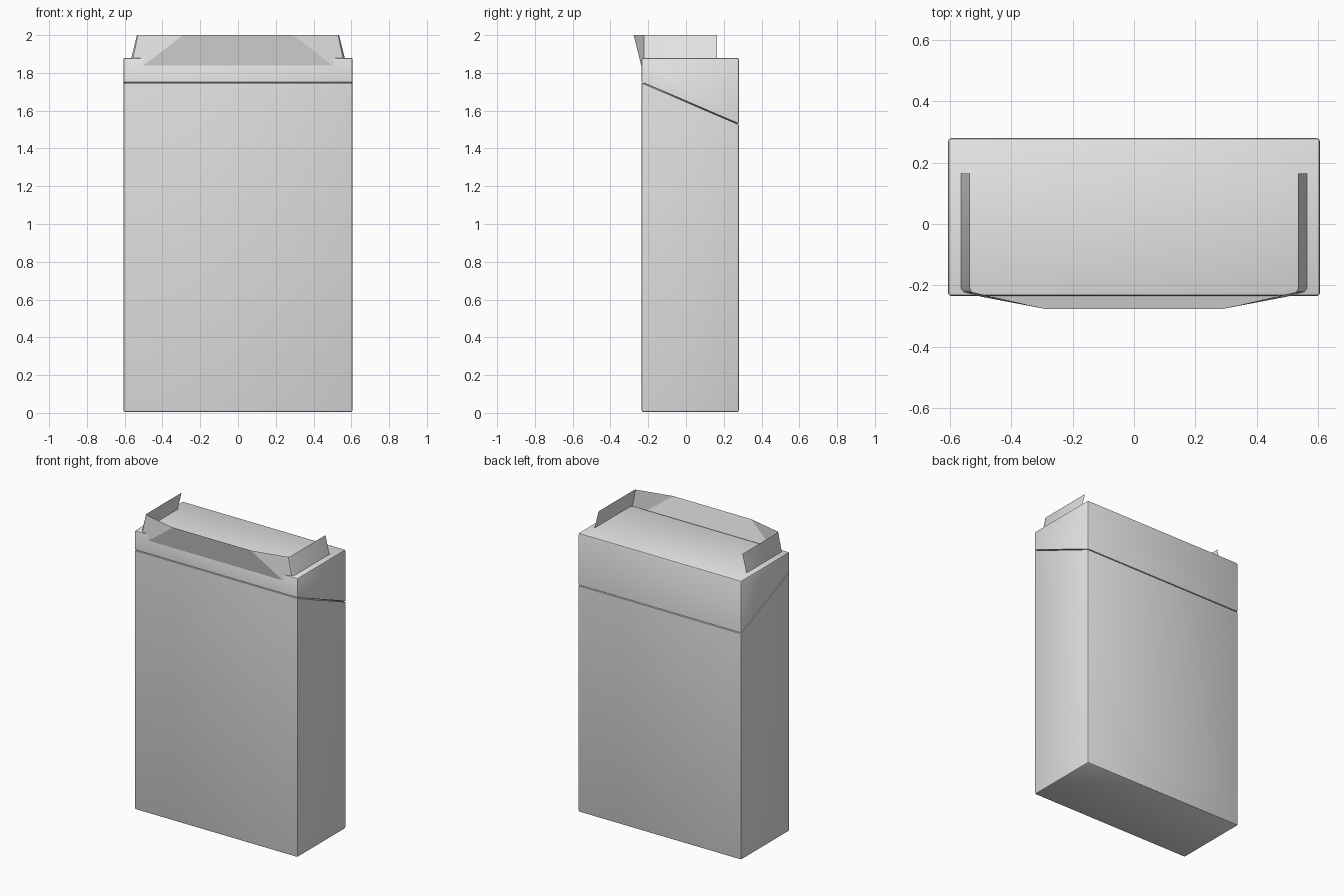
import bpy, bmesh
from mathutils import Vector

if "Cube" in bpy.data.objects:
    bpy.data.objects.remove(bpy.data.objects["Cube"])

grey = bpy.data.materials.new("carton grey")
grey.diffuse_color = (0.8, 0.8, 0.8, 1)
grey.use_nodes = True
grey.node_tree.nodes["Principled BSDF"].inputs["Base Color"].default_value = grey.diffuse_color

# Carton outline: half width, front, back, height
W, FRONT, BACK, TOP = 0.607, -0.235, 0.28, 1.88
BOTTOM = 0.004
# Slanted seam: low at the back, high at the front
SEAM = Vector((0, 0.02, 1.64))
SEAM_NORMAL = Vector((0, 0.22, 0.515)).normalized()


def finish(name, bm):
    mesh = bpy.data.meshes.new(name)
    bm.to_mesh(mesh)
    bm.free()
    mesh.materials.append(grey)
    obj = bpy.data.objects.new(name, mesh)
    bpy.context.collection.objects.link(obj)
    bpy.ops.object.select_all(action='DESELECT')
    obj.select_set(True)
    bpy.context.view_layer.objects.active = obj
    bpy.ops.object.shade_smooth_by_angle(angle=0.7)
    return obj


def carton_part(name, side):
    """Rounded box cut at the seam; side is 1 for the lid, -1 for the body."""
    bm = bmesh.new()
    bmesh.ops.create_cube(bm, size=1)
    for v in bm.verts:
        v.co = (v.co.x * 2 * W,
                FRONT + (v.co.y + 0.5) * (BACK - FRONT),
                BOTTOM + (v.co.z + 0.5) * (TOP - BOTTOM))
    bmesh.ops.bevel(bm, geom=bm.edges[:], offset=0.01, segments=2,
                    profile=0.5, affect='EDGES')
    bmesh.ops.bisect_plane(bm, geom=bm.verts[:] + bm.edges[:] + bm.faces[:],
                           plane_co=SEAM + SEAM_NORMAL * 0.003 * side,
                           plane_no=SEAM_NORMAL,
                           clear_inner=side > 0, clear_outer=side < 0)
    # Turn the cut rim inward so the seam reads as a groove
    rim = [e for e in bm.edges if e.is_boundary]
    new = bmesh.ops.extrude_edge_only(bm, edges=rim)["geom"]
    for v in (g for g in new if isinstance(g, bmesh.types.BMVert)):
        v.co.x *= 1 - 0.012 / W
        v.co.y = SEAM.y + (v.co.y - SEAM.y) * 0.955
        v.co -= SEAM_NORMAL * 0.003 * side
    bmesh.ops.recalc_face_normals(bm, faces=bm.faces[:])
    return finish(name, bm)


def sheet(name, polygons):
    """Thin card made of flat polygons that share corners."""
    bm = bmesh.new()
    for poly in polygons:
        bm.faces.new([bm.verts.new(p) for p in poly])
    bmesh.ops.remove_doubles(bm, verts=bm.verts[:], dist=0.0005)
    return finish(name, bm)


carton_part("carton_body", -1)
carton_part("carton_lid", 1)

# Front tongue leaning forward above the lid edge
sheet("front_tongue", [[(-0.5, -0.237, 1.84), (0.5, -0.237, 1.84),
                        (0.29, -0.277, 2.0), (-0.29, -0.277, 2.0)]])

for label, s in (("left", -1), ("right", 1)):
    # Folded corner between the tongue and the side tab
    fold_low, fold_high = (s * 0.555, -0.222, 1.88), (s * 0.53, -0.222, 2.0)
    edge_low, edge_high = (s * 0.565, -0.21, 1.88), (s * 0.535, -0.21, 2.0)
    corner = [(s * 0.5, -0.237, 1.84), fold_low, fold_high, (s * 0.29, -0.277, 2.0)]
    bend = [fold_low, edge_low, edge_high, fold_high]
    tab = [edge_low, (s * 0.565, 0.165, 1.88), (s * 0.535, 0.165, 2.0), edge_high]
    polys = [[corner[0], corner[1], corner[2]], [corner[0], corner[2], corner[3]], bend, tab]
    sheet(label + "_side_tab", [p if s > 0 else p[::-1] for p in polys])
